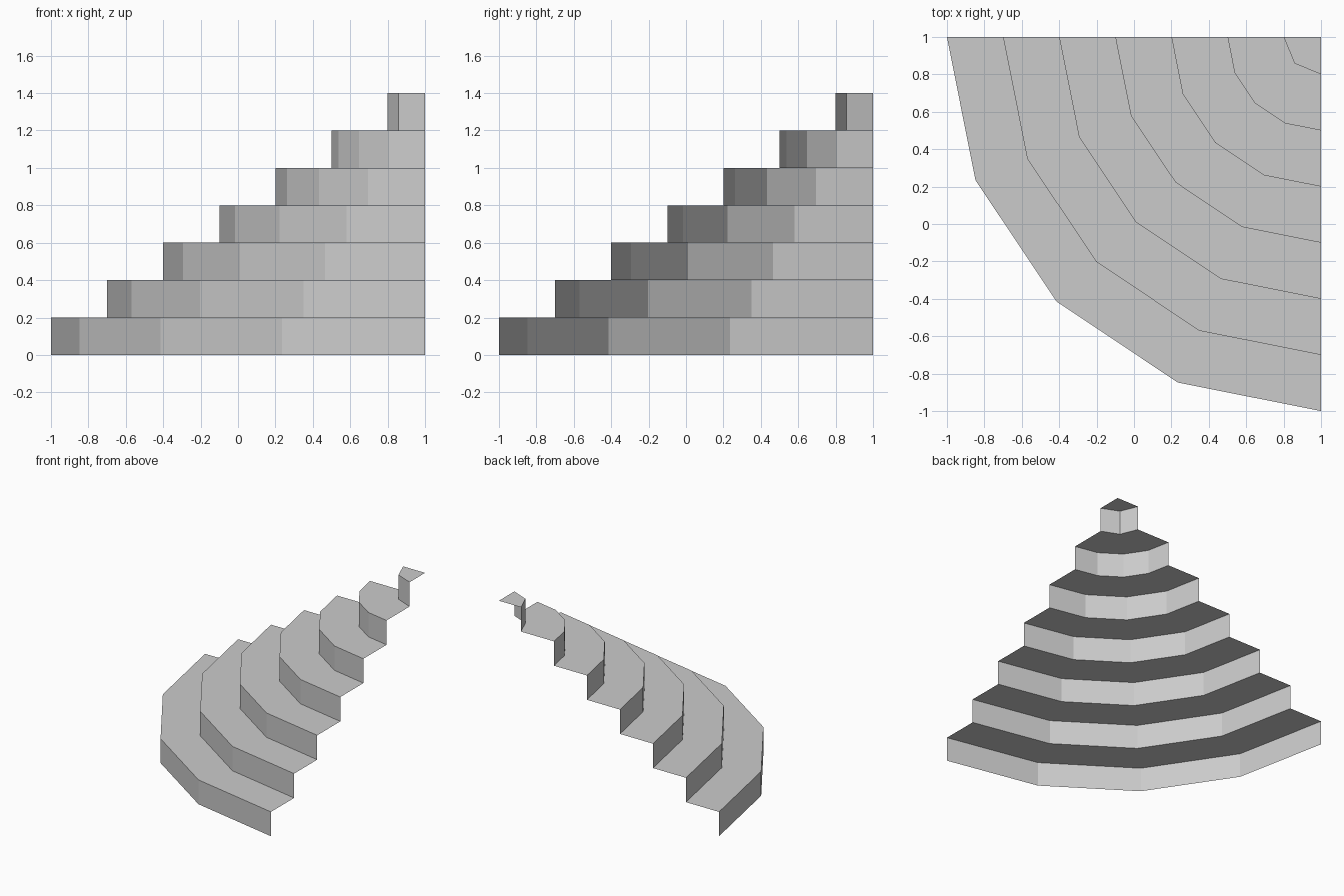
import bpy
import bmesh
from math import cos, sin, pi

cube = bpy.data.objects.get("Cube")
if cube:
    bpy.data.objects.remove(cube, do_unlink=True)

STEPS = 7
RISE = 0.2
RUN = 0.3
OUTER = 2.0

grey = bpy.data.materials.new("light grey")
grey.use_nodes = True
colour = (0.6, 0.6, 0.6, 1)
grey.diffuse_color = colour
grey.node_tree.nodes["Principled BSDF"].inputs["Base Color"].default_value = colour


def step_edge(i):
    """Quarter arc of step i around the back corner; the top step is coarser."""
    radius = OUTER - RUN * i
    sides = 2 if i == STEPS - 1 else 4
    angles = [pi + pi / 2 * k / sides for k in range(sides + 1)]
    return [(1 + radius * cos(a), 1 + radius * sin(a)) for a in angles]


def build_step(i):
    """Open shell: a ring of riser faces and one flat tread."""
    bm = bmesh.new()
    edge = step_edge(i)
    z = RISE * i
    low = [bm.verts.new((x, y, z)) for x, y in edge]
    high = [bm.verts.new((x, y, z + RISE)) for x, y in edge]

    # Riser
    for k in range(len(edge) - 1):
        bm.faces.new((low[k], low[k + 1], high[k + 1], high[k]))

    # Tread, reaching to the foot of the next riser or to the corner
    inner = step_edge(i + 1) if i < STEPS - 1 else [(1, 1)]
    back = [bm.verts.new((x, y, z + RISE)) for x, y in reversed(inner)]
    bm.faces.new(high + back)

    name = f"step_{i + 1}"
    mesh = bpy.data.meshes.new(name)
    bm.to_mesh(mesh)
    bm.free()
    mesh.materials.append(grey)
    bpy.context.collection.objects.link(bpy.data.objects.new(name, mesh))


for i in range(STEPS):
    build_step(i)
